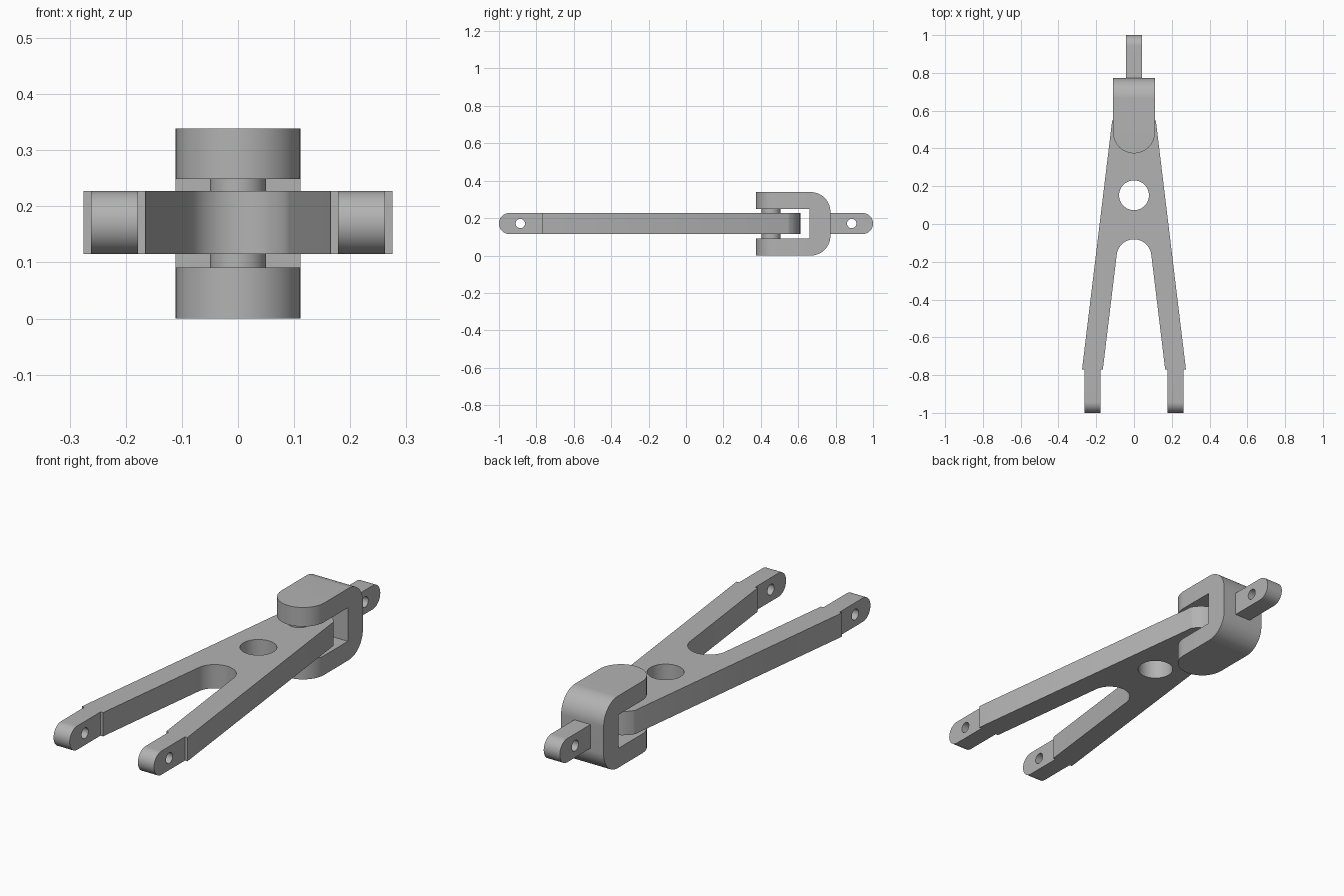
import bpy, bmesh
from math import sin, cos, pi, radians, atan2
from mathutils import Matrix

if "Cube" in bpy.data.objects:
    bpy.data.objects.remove(bpy.data.objects["Cube"])

steel = bpy.data.materials.new("plain_grey")
steel.use_nodes = True
grey = (0.45, 0.45, 0.45, 1)
steel.diffuse_color = grey
steel.node_tree.nodes["Principled BSDF"].inputs["Base Color"].default_value = grey

MID = 0.171          # height of the arm's middle plane
THICK = 0.112        # arm thickness
SIDEWAYS = Matrix(((0, 0, 1, 0), (1, 0, 0, 0), (0, 1, 0, 0), (0, 0, 0, 1)))


def arc(cx, cy, r, start, end, n=32):
    return [(cx + r * cos(start + (end - start) * i / n),
             cy + r * sin(start + (end - start) * i / n)) for i in range(n + 1)]


def circle(cx, cy, r):
    return arc(cx, cy, r, 0, 2 * pi, 48)[:-1]


def extrude(name, loops, depth, matrix):
    """Filled outline with holes, extruded evenly about its plane."""
    curve = bpy.data.curves.new(name, 'CURVE')
    curve.dimensions = '2D'
    curve.fill_mode = 'BOTH'
    curve.extrude = depth / 2
    for loop in loops:
        spline = curve.splines.new('POLY')
        spline.points.add(len(loop) - 1)
        for point, (x, y) in zip(spline.points, loop):
            point.co = (x, y, 0, 1)
        spline.use_cyclic_u = True
    temp = bpy.data.objects.new(name + "_outline", curve)
    bpy.context.collection.objects.link(temp)
    bpy.context.view_layer.update()
    mesh = bpy.data.meshes.new_from_object(temp)
    bpy.data.objects.remove(temp)
    bm = bmesh.new()
    bm.from_mesh(mesh)
    bmesh.ops.remove_doubles(bm, verts=bm.verts, dist=1e-5)
    bm.transform(matrix)
    bmesh.ops.recalc_face_normals(bm, faces=bm.faces)
    bm.to_mesh(mesh)
    bm.free()
    mesh.name = name
    mesh.materials.clear()
    mesh.materials.append(steel)
    obj = bpy.data.objects.new(name, mesh)
    bpy.context.collection.objects.link(obj)
    return finish(obj)


def finish(obj):
    obj.data.shade_smooth()
    obj.data.set_sharp_from_angle(angle=radians(30))
    return obj


# Forked arm: rounded nose, tapering legs, rounded crotch, one round hole
nose = (0.476, 0.135)
a = atan2(0.545 - nose[0], 0.116)
fork = arc(0, nose[0], nose[1], a, pi - a)
fork += [(-0.275, -0.77), (-0.165, -0.77)]
fork += arc(0, -0.173, 0.092, pi - 0.12, 0.12)
fork += [(0.165, -0.77), (0.275, -0.77)]
extrude("forked_arm", [fork, circle(0, 0.152, 0.079)], THICK,
        Matrix.Translation((0, 0, MID)))


# Drilled lugs with round ends
def lug(name, x, root, direction):
    r = THICK / 2
    tip = direction * (1 - r)
    turn = 0 if direction > 0 else pi
    shape = arc(tip, MID, r, turn - pi / 2, turn + pi / 2)
    shape += [(root, MID + direction * r), (root, MID - direction * r)]
    extrude(name, [shape, circle(direction * 0.886, MID, 0.025)], 0.084,
            Matrix.Translation((x, 0, 0)) @ SIDEWAYS)


lug("left_leg_lug", 0.22, -0.77, -1)
lug("right_leg_lug", -0.22, -0.77, -1)
lug("rear_lug", 0, 0.77, 1)

# Clevis: U-shaped side profile trimmed to a round-fronted plan
top, back, web, r = 0.339, 0.772, 0.66, 0.105
u_shape = [(0.3, 0)] + arc(back - r, r, r, -pi / 2, 0) + arc(back - r, top - r, r, 0, pi / 2)
u_shape += [(0.3, top), (0.3, 0.249), (web, 0.249), (web, 0.091), (0.3, 0.091)]
clevis = extrude("clevis", [u_shape], 0.4, SIDEWAYS)
plan = arc(0, 0.485, 0.111, pi, 2 * pi) + [(0.111, 0.9), (-0.111, 0.9)]
trim = extrude("clevis_trim", [plan], 1, Matrix.Translation((0, 0, MID)))
trim.hide_render = True
cut = clevis.modifiers.new("round_front", 'BOOLEAN')
cut.operation = 'INTERSECT'
cut.solver = 'EXACT'
cut.object = trim
bpy.context.view_layer.update()
trimmed = bpy.data.meshes.new_from_object(
    clevis.evaluated_get(bpy.context.evaluated_depsgraph_get()))
clevis.modifiers.clear()
clevis.data = trimmed
bpy.data.objects.remove(trim)
finish(clevis)

# Pivot pin through the arm, seated in both clevis cheeks
extrude("pivot_pin", [circle(0, 0.455, 0.05)], 0.18, Matrix.Translation((0, 0, MID)))
